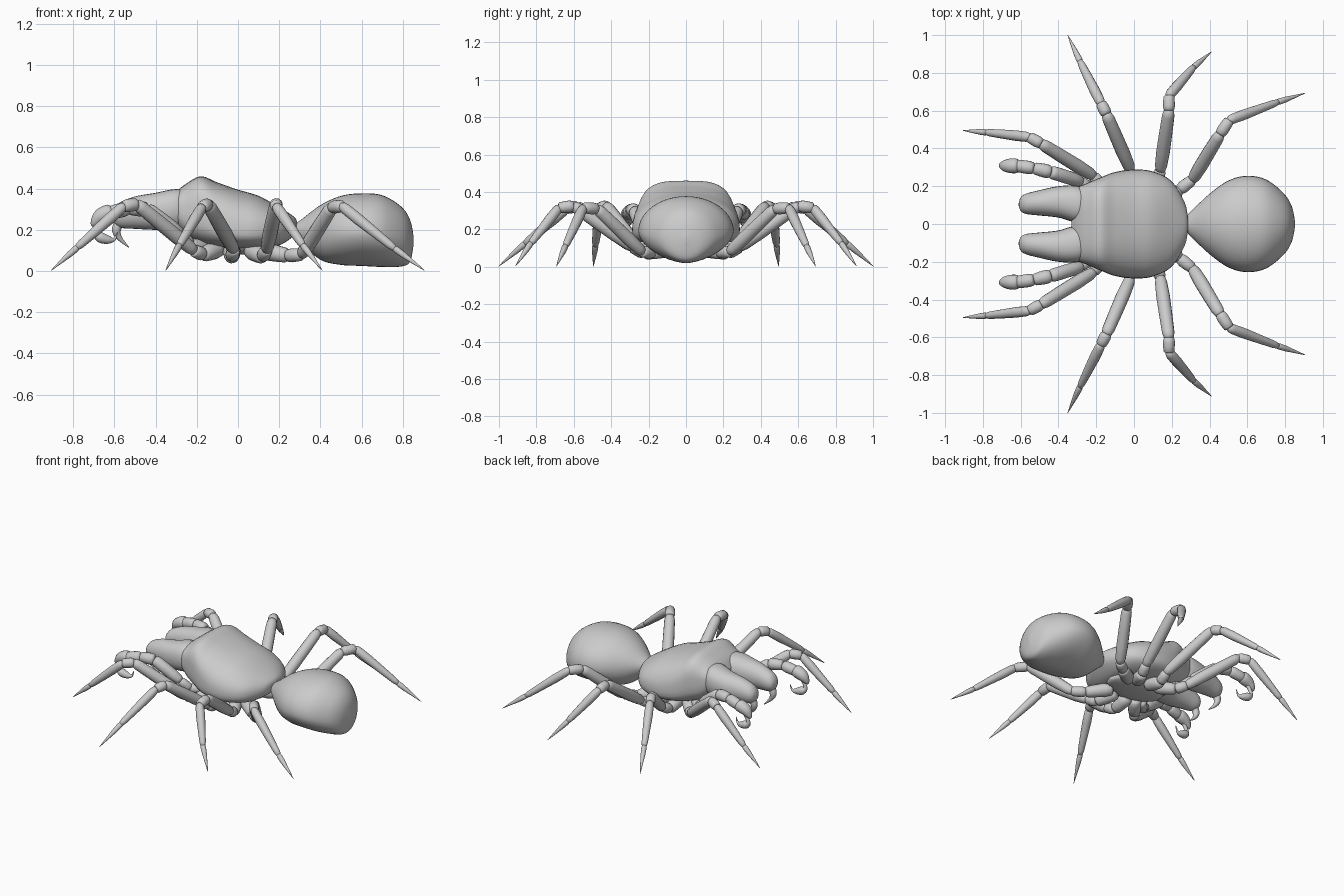
import bpy, bmesh, math
from mathutils import Vector


def spline(stations, steps):
    # Catmull-Rom interpolation of tuples of any length
    s = [stations[0]] + list(stations) + [stations[-1]]
    out = []
    for i in range(1, len(s) - 2):
        for k in range(steps):
            t = k / steps
            out.append(tuple(0.5 * (2*b + (c-a)*t + (2*a-5*b+4*c-d)*t*t + (3*b-a-3*c+d)*t**3)
                             for a, b, c, d in zip(*s[i-1:i+3])))
    out.append(tuple(stations[-1]))
    return out


def skin(bm, rings):
    # Bridges rings of points and caps both ends
    vs = [[bm.verts.new(p) for p in r] for r in rings]
    n = len(vs[0])
    for a, b in zip(vs, vs[1:]):
        for i in range(n):
            bm.faces.new((a[i], a[(i+1) % n], b[(i+1) % n], b[i]))
    bm.faces.new(vs[0][::-1])
    bm.faces.new(vs[-1])


def finish(bm, name, mirror=False):
    bmesh.ops.recalc_face_normals(bm, faces=bm.faces[:])
    for f in bm.faces:
        f.smooth = True
    me = bpy.data.meshes.new(name)
    bm.to_mesh(me)
    bm.free()
    ob = bpy.data.objects.new(name, me)
    bpy.context.collection.objects.link(ob)
    if mirror:
        m = ob.modifiers.new("Mirror", 'MIRROR')
        m.use_axis = (False, True, False)
        m.use_mirror_merge = False
    return ob


def loft(name, stations, mirror=False, n=40):
    # station: x, y centre, half width, z bottom, z middle, z top, top power, bottom power
    rings = []
    for x, yc, w, zb, zm, zt, pt, pb in spline(stations, 6):
        ring = []
        for i in range(n):
            a = math.tau * i / n
            c, s = math.cos(a), math.sin(a)
            p = pt if s >= 0 else pb
            y = yc + w * math.copysign(abs(c)**p, c)
            z = zm + ((zt-zm) if s >= 0 else (zb-zm)) * abs(s)**p
            ring.append((x, y, z))
        rings.append(ring)
    bm = bmesh.new()
    skin(bm, rings)
    return finish(bm, name, mirror)


def tube(bm, pts, n=14):
    # pts: x, y, z, radius
    rings = []
    for i, p in enumerate(pts):
        d = Vector(pts[min(i+1, len(pts)-1)][:3]) - Vector(pts[max(i-1, 0)][:3])
        d.normalize()
        u = d.cross(Vector((0.31, 0.95, 0.05))).normalized()
        v = d.cross(u)
        rings.append([Vector(p[:3]) + p[3] * (u*math.cos(math.tau*k/n) + v*math.sin(math.tau*k/n))
                      for k in range(n)])
    skin(bm, rings)


def segment(bm, a, b, ra, rb):
    # One swollen limb segment with rounded ends
    a, b = Vector(a), Vector(b)
    prof = [(-.04, .3), (0, .75), (.07, .95), (.3, 1.08), (.6, 1.06), (.92, 1), (1, .8), (1.03, .3)]
    tube(bm, [(*a.lerp(b, t), (ra + (rb-ra)*t) * f) for t, f in prof])


# Carapace with raised head
loft("carapace", [
    (.287, 0, .015, .20, .22, .24, 1, 1),
    (.27, 0, .11, .17, .21, .265, .95, .9),
    (.20, 0, .225, .125, .20, .31, .9, .8),
    (.10, 0, .278, .11, .20, .365, .9, .7),
    (0, 0, .288, .11, .20, .395, .85, .7),
    (-.10, 0, .275, .115, .22, .43, .75, .7),
    (-.18, 0, .245, .13, .26, .46, .62, .7),
    (-.25, 0, .215, .16, .28, .425, .62, .7),
    (-.30, 0, .19, .20, .30, .385, .65, .8),
    (-.33, 0, .12, .25, .30, .34, .9, .9)])

# Abdomen
loft("abdomen", [
    (.255, 0, .015, .18, .20, .22, 1, 1),
    (.30, 0, .065, .14, .195, .245, 1, 1),
    (.40, 0, .160, .055, .19, .32, 1, 1),
    (.50, 0, .230, .03, .19, .365, 1, 1.1),
    (.60, 0, .255, .025, .19, .377, 1, 1.15),
    (.70, 0, .235, .02, .18, .368, 1, 1.15),
    (.79, 0, .165, .022, .16, .315, 1, 1.1),
    (.835, 0, .095, .045, .15, .25, 1, 1),
    (.853, 0, .01, .13, .15, .165, 1, 1)])

# Paired jaws and fangs
loft("jaws", [
    (-.22, .10, .07, .22, .30, .38, .9, .9),
    (-.30, .105, .097, .20, .30, .398, .85, .9),
    (-.40, .117, .083, .20, .29, .38, .9, .9),
    (-.50, .112, .067, .205, .285, .362, 1, 1),
    (-.57, .107, .054, .21, .275, .335, 1, 1),
    (-.60, .105, .036, .23, .27, .305, 1, 1),
    (-.61, .105, .005, .26, .27, .275, 1, 1)], True, 24)
bm = bmesh.new()
tube(bm, spline([(-.57, .105, .25, .025), (-.59, .103, .20, .022), (-.575, .098, .16, .013),
                 (-.53, .09, .115, .002)], 5))
finish(bm, "fangs", True)

# Feelers with bulb and curled hook
bm = bmesh.new()
path = [(-.14, .10, .11), (-.23, .19, .13), (-.28, .225, .18), (-.44, .275, .30),
        (-.53, .295, .305), (-.63, .31, .28)]
for i, r in enumerate([(.035, .03), (.027, .027), (.032, .036), (.036, .032), (.033, .033)]):
    segment(bm, path[i], path[i+1], *r)
tube(bm, spline([(-.60, .308, .295, .008), (-.62, .308, .287, .038), (-.67, .308, .265, .036),
                 (-.70, .31, .23, .018), (-.706, .31, .215, .002)], 4))
tube(bm, spline([(-.66, .31, .25, .014), (-.69, .31, .19, .012), (-.67, .305, .165, .026),
                 (-.63, .30, .152, .02), (-.60, .295, .155, .008), (-.585, .293, .19, .002)], 4))
finish(bm, "feelers", True)

# Legs: hip, trochanter, femur start, knee, shin start, ankle, tip
legs = {
    "front_legs": [(-.09, .10, .11), (-.17, .20, .08), (-.215, .255, .10), (-.49, .425, .325),
                   (-.555, .46, .315), (-.78, .485, .115), (-.905, .495, .005)],
    "second_legs": [(-.03, .10, .10), (-.03, .22, .07), (-.02, .29, .105), (-.145, .58, .325),
                    (-.175, .64, .31), (-.285, .86, .125), (-.35, .998, .005)],
    "third_legs": [(.06, .10, .10), (.12, .22, .07), (.14, .285, .105), (.185, .60, .325),
                   (.185, .68, .315), (.315, .83, .125), (.408, .91, .005)],
    "rear_legs": [(.11, .08, .10), (.24, .18, .075), (.31, .235, .08), (.455, .475, .31),
                  (.505, .55, .315), (.76, .645, .11), (.903, .692, .005)],
}
radii = [(.042, .036), (.032, .03), (.034, .033), (.03, .029), (.029, .019), (.019, .002)]
for name, p in legs.items():
    bm = bmesh.new()
    for i, r in enumerate(radii):
        segment(bm, p[i], p[i+1], *r)
    finish(bm, name, True)

# Underside plate
loft("breastplate", [
    (.19, 0, .01, .11, .13, .15, 1, 1), (.16, 0, .07, .095, .13, .15, 1, .8),
    (.03, 0, .13, .08, .13, .15, 1, .8), (-.10, 0, .11, .085, .13, .15, 1, .8),
    (-.19, 0, .06, .10, .14, .16, 1, .8), (-.22, 0, .01, .13, .15, .16, 1, 1)], False, 24)
